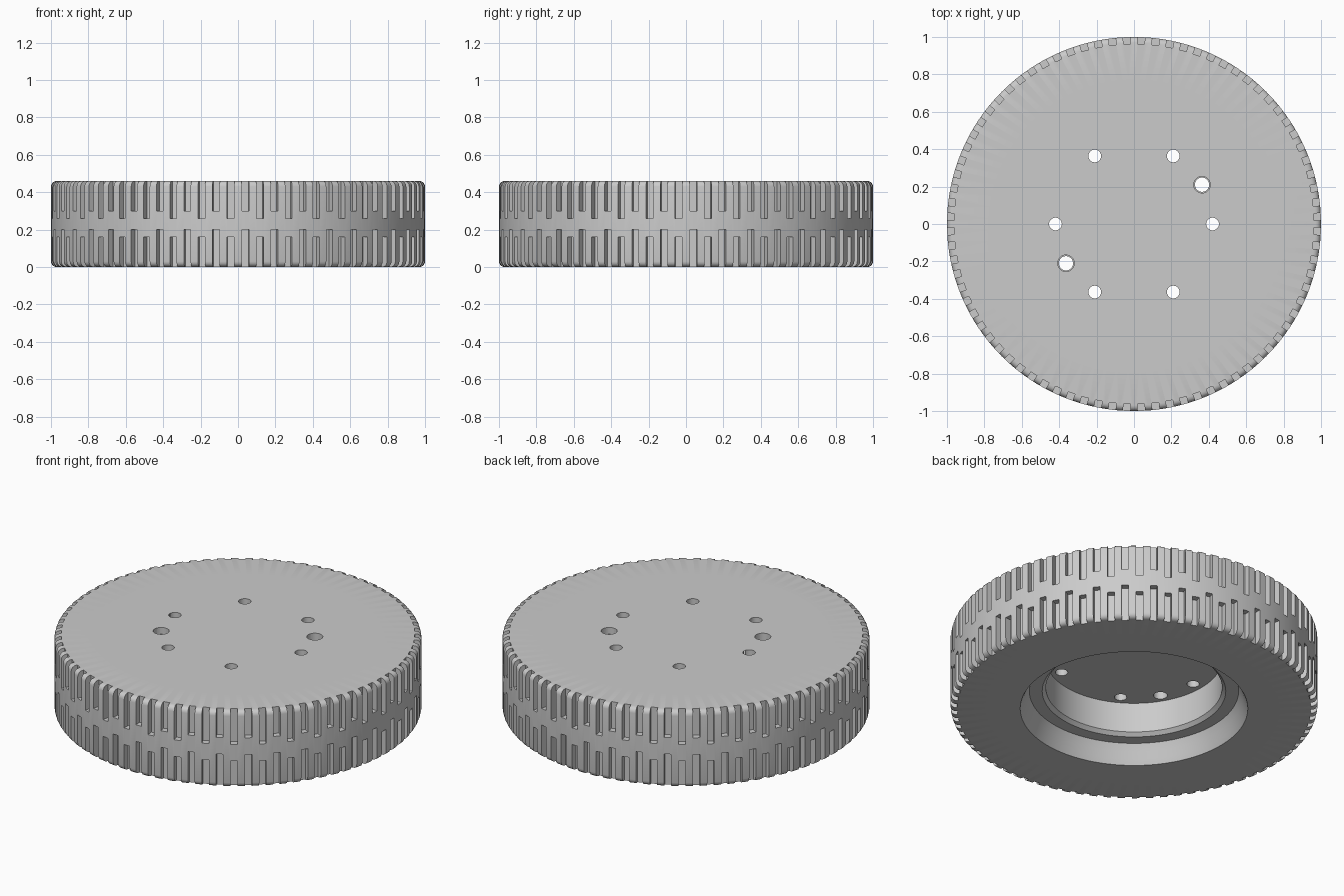
import bpy, bmesh
from math import cos, sin, pi, radians
from mathutils import Matrix

cube = bpy.data.objects.get("Cube")
if cube:
    bpy.data.objects.remove(cube, do_unlink=True)

HEIGHT = 0.46
SLOTS = 80

grey = bpy.data.materials.new("plain grey")
grey.use_nodes = True
COLOUR = (0.6, 0.6, 0.6, 1)
grey.diffuse_color = COLOUR
grey.node_tree.nodes["Principled BSDF"].inputs["Base Color"].default_value = COLOUR


def make_object(name, bm):
    bmesh.ops.recalc_face_normals(bm, faces=bm.faces[:])
    mesh = bpy.data.meshes.new(name)
    bm.to_mesh(mesh)
    bm.free()
    mesh.materials.append(grey)
    obj = bpy.data.objects.new(name, mesh)
    bpy.context.collection.objects.link(obj)
    return obj


def lathe(name, profile, steps=160, closed=False):
    """Turn a list of (radius, height) points around the z axis."""
    bm = bmesh.new()
    rings = []
    for r, z in profile:
        if r == 0:
            rings.append([bm.verts.new((0, 0, z))] * steps)
        else:
            rings.append([bm.verts.new((r * cos(2 * pi * i / steps), r * sin(2 * pi * i / steps), z))
                          for i in range(steps)])
    pairs = list(zip(rings, rings[1:]))
    if closed:
        pairs.append((rings[-1], rings[0]))
    for a, b in pairs:
        for i in range(steps):
            j = (i + 1) % steps
            bm.faces.new(list(dict.fromkeys((a[i], a[j], b[j], b[i]))))
    return make_object(name, bm)


def cut(obj, cutter):
    cutter.hide_render = True
    mod = obj.modifiers.new("cut", 'BOOLEAN')
    mod.operation = 'DIFFERENCE'
    mod.solver = 'EXACT'
    mod.object = cutter
    bpy.ops.object.select_all(action='DESELECT')
    bpy.context.view_layer.objects.active = obj
    obj.select_set(True)
    bpy.ops.object.modifier_apply(modifier=mod.name)
    bpy.data.objects.remove(cutter, do_unlink=True)
    bpy.ops.object.shade_smooth_by_angle(angle=radians(25))


# Tyre ring with rounded shoulders
ROUND = 0.03
corner = [(1 - ROUND + ROUND * sin(a), ROUND - ROUND * cos(a))
          for a in (radians(d) for d in (0, 22.5, 45, 67.5, 90))]
tyre = lathe("tyre", [(0.77, 0)] + corner + [(r, HEIGHT - z) for r, z in reversed(corner)]
             + [(0.77, HEIGHT)], closed=True)

# Tread slots, alternately long and short, open at both shoulders
bm = bmesh.new()
for i in range(SLOTS):
    turn = Matrix.Rotation(2 * pi * (i + 0.5) / SLOTS, 4, 'Z')
    upper, lower = (0.26, 0.16) if i % 2 else (0.30, 0.20)
    for z0, z1 in ((upper, HEIGHT + 0.05), (-0.05, lower)):
        bmesh.ops.create_cube(bm, size=1, matrix=turn
                              @ Matrix.Translation((1.013, 0, (z0 + z1) / 2))
                              @ Matrix.Diagonal((0.1, 0.038, z1 - z0, 1)))
cut(tyre, make_object("slot_cutter", bm))

# Hub with a stepped recess underneath
hub = lathe("hub", [(0, HEIGHT), (0.77, HEIGHT), (0.77, 0), (0.62, 0), (0.605, 0.03),
                    (0.59, 0.07), (0.57, 0.11), (0.5, 0.11), (0.48, 0.13), (0.48, 0.31), (0, 0.31)])

# Six bolt holes and two stepped pin holes
bm = bmesh.new()


def drill(angle, radius, z0, z1):
    a = radians(angle)
    bmesh.ops.create_cone(bm, cap_ends=True, segments=32, radius1=radius, radius2=radius, depth=z1 - z0,
                          matrix=Matrix.Translation((0.42 * cos(a), 0.42 * sin(a), (z0 + z1) / 2)))


for angle in range(0, 360, 60):
    drill(angle, 0.034, 0.2, 0.6)
for angle in (30, 210):
    drill(angle, 0.038, 0.2, 0.6)
cut(hub, make_object("hole_cutter", bm))
bm = bmesh.new()
for angle in (30, 210):
    drill(angle, 0.044, 0.42, 0.6)
cut(hub, make_object("step_cutter", bm))
